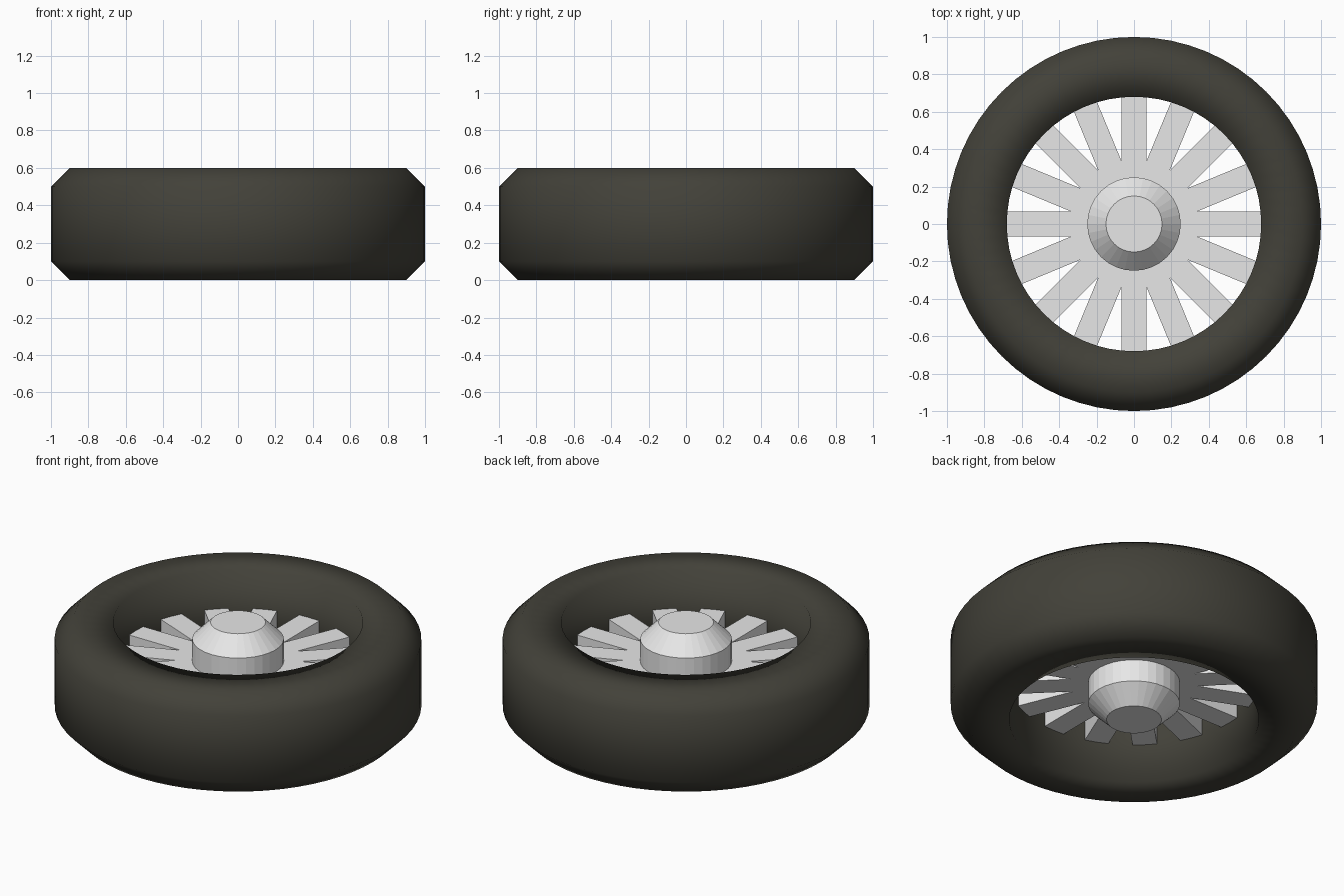
import bpy, bmesh, math

if "Cube" in bpy.data.objects:
    bpy.data.objects.remove(bpy.data.objects["Cube"])


def material(name, rgb):
    m = bpy.data.materials.new(name)
    m.diffuse_color = (*rgb, 1)
    m.use_nodes = True
    m.node_tree.nodes["Principled BSDF"].inputs["Base Color"].default_value = m.diffuse_color
    return m


RUBBER = material("dark rubber", (0.055, 0.053, 0.041))
METAL = material("light metal", (0.8, 0.8, 0.8))


def finish(bm, name, mat, smooth=False):
    bmesh.ops.recalc_face_normals(bm, faces=bm.faces[:])
    for f in bm.faces:
        f.smooth = smooth
    me = bpy.data.meshes.new(name)
    bm.to_mesh(me)
    bm.free()
    me.materials.append(mat)
    ob = bpy.data.objects.new(name, me)
    bpy.context.collection.objects.link(ob)
    return ob


def lathe(name, profile, n, mat, closed, smooth):
    """Turn a (radius, z) profile round the z axis."""
    bm = bmesh.new()
    rings = [[bm.verts.new((r * math.cos(2 * math.pi * i / n),
                            r * math.sin(2 * math.pi * i / n), z))
              for i in range(n)] for r, z in profile]
    pairs = list(zip(rings, rings[1:]))
    if closed:
        pairs.append((rings[-1], rings[0]))
    else:
        bm.faces.new(rings[0])
        bm.faces.new(rings[-1])
    for a, b in pairs:
        for i in range(n):
            j = (i + 1) % n
            bm.faces.new((a[i], a[j], b[j], b[i]))
    return finish(bm, name, mat, smooth)


# tyre: chamfered ring with a straight bore, softly shaded throughout
lathe("tyre", [(0.68, 0), (0.9, 0), (1, 0.1), (1, 0.5), (0.9, 0.6), (0.68, 0.6)],
      64, RUBBER, True, True)

# hub: cylinder tapering at both ends
lathe("hub", [(0.15, 0), (0.25, 0.1), (0.25, 0.5), (0.15, 0.6)],
      32, METAL, False, False)

# spokes: sixteen square bars merged into one star
COUNT, HALF, REACH = 16, 0.067, 0.682
step = 2 * math.pi / COUNT
valley = HALF / math.sin(step / 2)
bm = bmesh.new()
outline, core = [], []
for k in range(COUNT):
    a = k * step
    c, s = math.cos(a), math.sin(a)
    tips = [bm.verts.new((REACH * c - t * s, REACH * s + t * c, 0.3 - HALF))
            for t in (-HALF, HALF)]
    v = bm.verts.new((valley * math.cos(a + step / 2),
                      valley * math.sin(a + step / 2), 0.3 - HALF))
    outline.append(tips)
    core.append(v)
faces = [bm.faces.new(core)]
for k in range(COUNT):
    faces.append(bm.faces.new((core[k - 1], outline[k][0], outline[k][1], core[k])))
ext = bmesh.ops.extrude_face_region(bm, geom=faces, use_keep_orig=True)
bmesh.ops.translate(bm, vec=(0, 0, 2 * HALF),
                    verts=[g for g in ext["geom"] if isinstance(g, bmesh.types.BMVert)])
finish(bm, "spokes", METAL)
